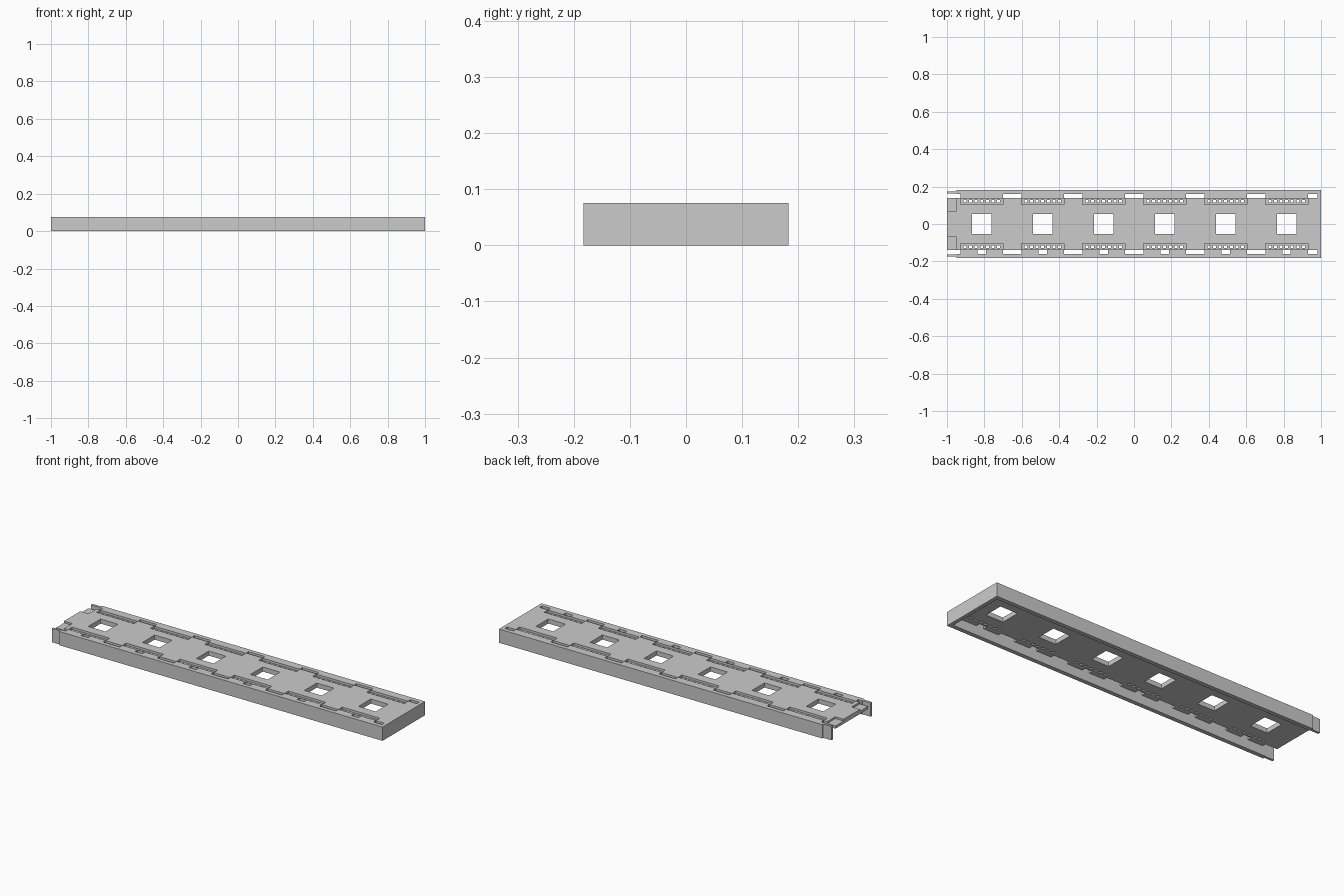
import bpy
import bmesh

if "Cube" in bpy.data.objects:
    bpy.data.objects.remove(bpy.data.objects["Cube"])

grey = bpy.data.materials.new("light_grey")
grey.diffuse_color = (0.6, 0.6, 0.6, 1)
grey.use_nodes = True
grey.node_tree.nodes["Principled BSDF"].inputs["Base Color"].default_value = grey.diffuse_color


def boxes(name, ranges):
    """One object made of axis-aligned boxes (x0, x1, y0, y1, z0, z1)."""
    bm = bmesh.new()
    for x0, x1, y0, y1, z0, z1 in ranges:
        cube = bmesh.ops.create_cube(bm, size=1)["verts"]
        for v in cube:
            v.co.x = x1 if v.co.x > 0 else x0
            v.co.y = y1 if v.co.y > 0 else y0
            v.co.z = z1 if v.co.z > 0 else z0
    mesh = bpy.data.meshes.new(name)
    bm.to_mesh(mesh)
    bm.free()
    mesh.materials.append(grey)
    obj = bpy.data.objects.new(name, mesh)
    bpy.context.collection.objects.link(obj)
    return obj


def cut(obj, ranges):
    """Subtract a set of separate boxes and keep the result as plain mesh."""
    cutter = boxes("cutter", ranges)
    cutter.hide_render = True
    mod = obj.modifiers.new("cut", "BOOLEAN")
    mod.operation = "DIFFERENCE"
    mod.solver = "EXACT"
    mod.object = cutter
    bpy.context.view_layer.update()
    graph = bpy.context.evaluated_depsgraph_get()
    result = bpy.data.meshes.new_from_object(obj.evaluated_get(graph))
    obj.modifiers.clear()
    obj.data = result
    bpy.data.objects.remove(cutter)


def band(side, a, b):
    """Y range from a to b on either side of the centre line."""
    return (a, b) if side > 0 else (-b, -a)


TOP, UNDER = 0.075, 0.05
PITCH = 0.326
centres = [-0.814 + PITCH * i for i in range(6)]
HALF = 0.113                      # half length of each connector strip

# Deck with square windows, edge gaps, connector pockets and pin holes
deck = boxes("deck", [(-1, 0.985, -0.162, 0.162, UNDER, TOP)])
through, pockets, pins = [], [], []
for c in centres:
    through.append((c - 0.052, c + 0.052, -0.053, 0.053, 0, 0.1))
    through.append((c - 0.022, c + 0.022, -0.16, -0.138, 0, 0.1))
for side in (1, -1):
    edges = [-1.02] + [c + s * HALF for c in centres for s in (-1, 1)] + [0.98]
    for x0, x1 in zip(edges[0::2], edges[1::2]):
        through.append((x0, x1, *band(side, 0.14, 0.17 if x0 < -1 else 0.16), 0, 0.1))
    for c in centres:
        pockets.append((c - HALF, c + HALF, *band(side, 0.105, 0.137), TOP - 0.012, 0.1))
        for k in range(-3, 4):
            x = c + k * 0.03
            pins.append((x - 0.008, x + 0.008, *band(side, 0.115, 0.129), 0, 0.1))
    # lowered joining tab at the open end
    pockets.append((-1.02, -0.95, *band(side, 0.07, 0.15), TOP - 0.01, 0.1))
cut(deck, through)
cut(deck, pockets)
cut(deck, pins)

# Side walls, each with an inset tongue at the open end
for side, label in ((1, "back"), (-1, "front")):
    boxes(label + "_wall", [(-0.95, 1, *band(side, 0.16, 0.183), 0, TOP)])
    boxes(label + "_tongue", [(-1, -0.945, *band(side, 0.162, 0.175), 0, TOP)])

# Closed end wall
boxes("end_wall", [(0.98, 1, -0.161, 0.161, 0, TOP)])
